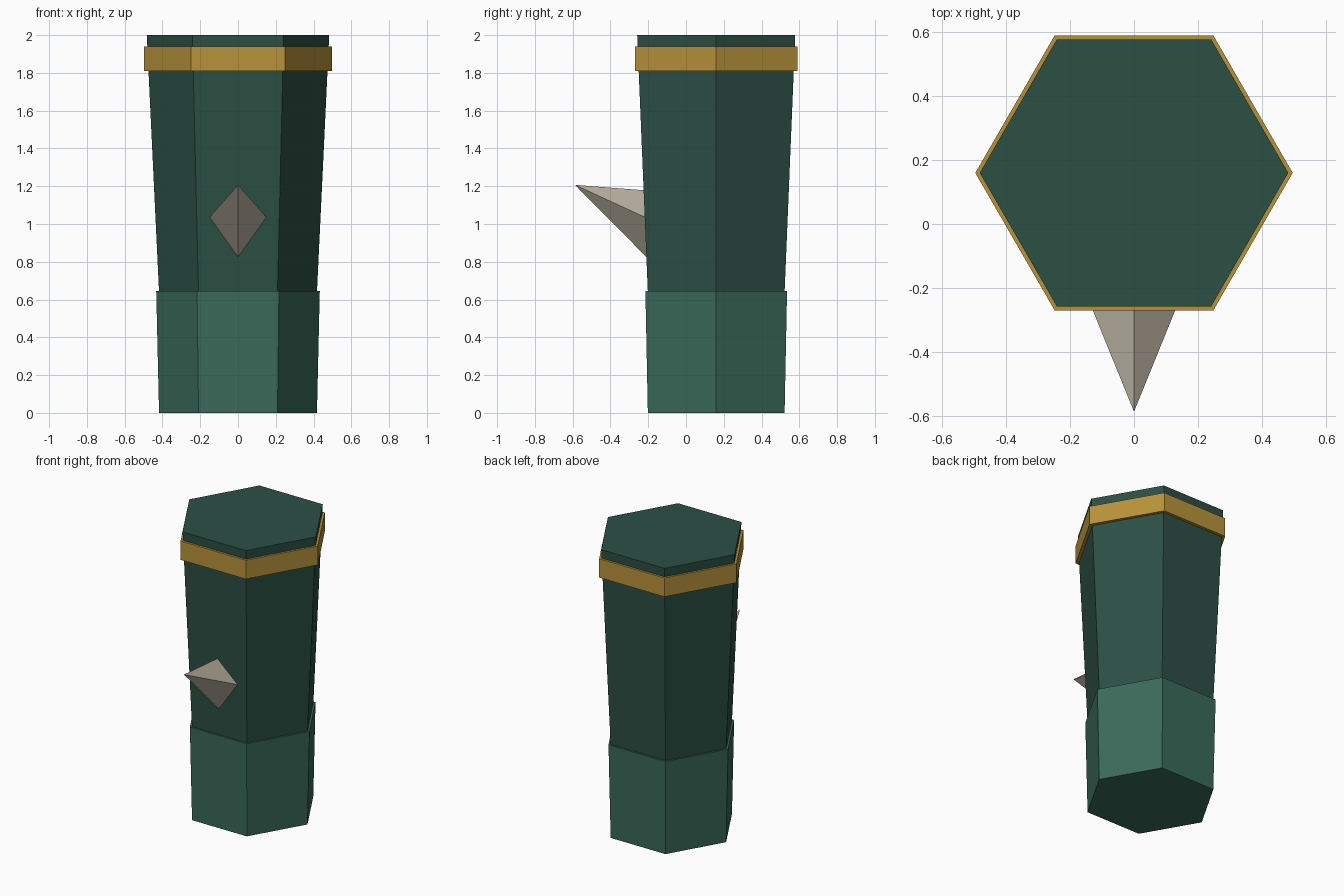
import bpy, bmesh, math
from mathutils import Matrix, Vector

if "Cube" in bpy.data.objects:
    bpy.data.objects.remove(bpy.data.objects["Cube"])

CY = 0.16  # y of the column axis


def finish(bm, name, color):
    bmesh.ops.recalc_face_normals(bm, faces=bm.faces)
    me = bpy.data.meshes.new(name)
    bm.to_mesh(me)
    bm.free()
    ob = bpy.data.objects.new(name, me)
    bpy.context.collection.objects.link(ob)
    mat = bpy.data.materials.new(name + "_paint")
    mat.diffuse_color = (*color, 1)
    mat.use_nodes = True
    mat.node_tree.nodes["Principled BSDF"].inputs["Base Color"].default_value = mat.diffuse_color
    me.materials.append(mat)
    return ob


def hex_prism(name, z0, z1, r0, r1, color):
    # six-sided tapered prism with corners pointing along x
    bm = bmesh.new()
    bmesh.ops.create_cone(bm, cap_ends=True, segments=6,
                          radius1=r0, radius2=r1, depth=z1 - z0)
    first = max(bm.verts, key=lambda v: v.co.x).co
    turn = -math.atan2(first.y, first.x)
    bmesh.ops.transform(bm, verts=bm.verts,
                        matrix=Matrix.Translation((0, CY, (z0 + z1) / 2))
                        @ Matrix.Rotation(turn, 4, 'Z'))
    return finish(bm, name, color)


# tapered column, lower sleeve and upper band
hex_prism("column", 0.01, 2.0, 0.388, 0.483, (0.025, 0.08, 0.06))
hex_prism("lower_sleeve", 0.0, 0.645, 0.418, 0.433, (0.042, 0.144, 0.102))
hex_prism("upper_band", 1.81, 1.94, 0.497, 0.497, (0.48, 0.29, 0.042))

# four-sided spike on the front, its base sunk into the column
bm = bmesh.new()
tip = bm.verts.new(Vector((0, -0.588, 1.207)))
base = [bm.verts.new((x, -0.15, z)) for x, z in
        ((0, 1.173), (0.178, 1.005), (0, 0.765), (-0.178, 1.005))]
bm.faces.new(base)
for i in range(4):
    bm.faces.new((base[i], base[(i + 1) % 4], tip))
finish(bm, "front_spike", (0.48, 0.43, 0.35))
